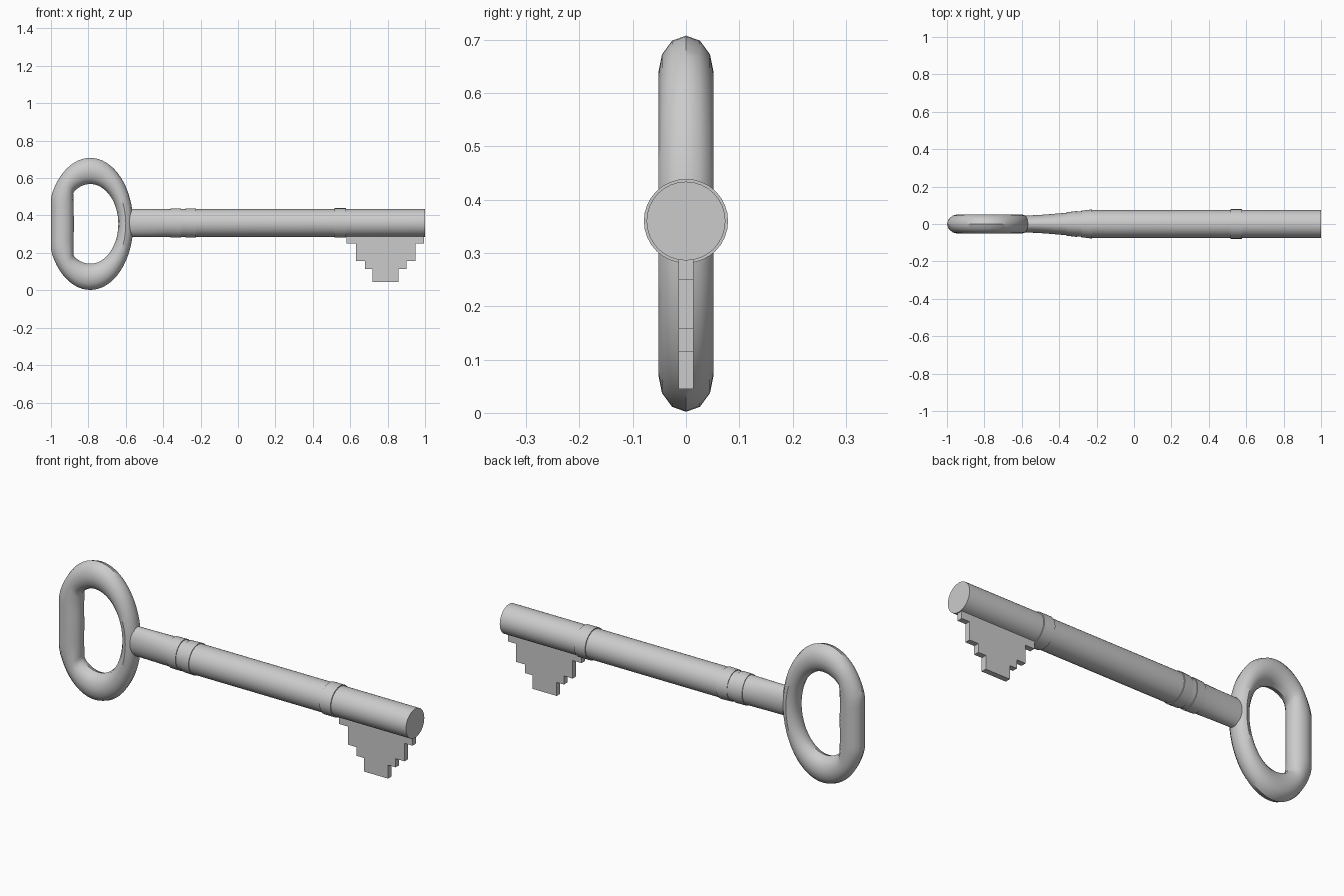
import bpy, bmesh, math

cube = bpy.data.objects.get("Cube")
if cube:
    bpy.data.objects.remove(cube, do_unlink=True)

GREY = (0.6, 0.6, 0.6, 1.0)
metal = bpy.data.materials.new("grey_metal")
metal.use_nodes = True
metal.diffuse_color = GREY
metal.node_tree.nodes["Principled BSDF"].inputs["Base Color"].default_value = GREY

AXIS_Z = 0.36      # height of the shaft axis
BOW_X, BOW_Z = -0.79, 0.355


def finish(name, bm, smooth=True):
    bmesh.ops.recalc_face_normals(bm, faces=bm.faces)
    mesh = bpy.data.meshes.new(name)
    bm.to_mesh(mesh)
    bm.free()
    mesh.materials.append(metal)
    obj = bpy.data.objects.new(name, mesh)
    bpy.context.collection.objects.link(obj)
    if smooth:
        bpy.ops.object.select_all(action="DESELECT")
        obj.select_set(True)
        bpy.context.view_layer.objects.active = obj
        bpy.ops.object.shade_smooth_by_angle(angle=math.radians(35))
    return obj


def loft(bm, rings, closed):
    """Skin a list of vertex loops; close it on itself or cap the ends."""
    loops = [[bm.verts.new(p) for p in ring] for ring in rings]
    count = len(loops[0])
    pairs = list(zip(loops, loops[1:]))
    if closed:
        pairs.append((loops[-1], loops[0]))
    else:
        bm.faces.new(loops[0])
        bm.faces.new(loops[-1])
    for a, b in pairs:
        for i in range(count):
            j = (i + 1) % count
            bm.faces.new((a[i], a[j], b[j], b[i]))


def round_part(name, stations, sides=32):
    """Rod along x from stations of (x, half width in y, half height in z)."""
    bm = bmesh.new()
    angles = [math.tau * i / sides for i in range(sides)]
    loft(bm, [[(x, ry * math.cos(a), AXIS_Z + rz * math.sin(a)) for a in angles]
              for x, ry, rz in stations], closed=False)
    return finish(name, bm)


# Bow: oval ring, flattened on its outer end
rings = []
for k in range(64):
    t = math.tau * k / 64
    c, s = math.cos(t), math.sin(t)
    outer = (max(0.23 * c, -0.21), 0.353 * s)
    inner = (max(0.15 * c, -0.096 + 0.008 * max(-c, 0)), 0.213 * s)
    ring = []
    for i in range(12):
        a = math.tau * i / 12
        f = 0.5 + 0.5 * math.cos(a)
        ring.append((BOW_X + inner[0] + f * (outer[0] - inner[0]),
                     0.052 * math.sin(a),
                     BOW_Z + inner[1] + f * (outer[1] - inner[1])))
    rings.append(ring)
bm = bmesh.new()
loft(bm, rings, closed=True)
finish("bow_ring", bm)

# Shaft: narrows sideways towards the bow
R = 0.074
round_part("shaft", [(-0.59, 0.044, R), (-0.48, 0.050, R), (-0.36, 0.060, R),
                     (-0.23, R, R), (1.0, R, R)])

# Collars
round_part("neck_collar_outer", [(-0.36, 0.063, 0.078), (-0.305, 0.069, 0.078)])
round_part("neck_collar_inner", [(-0.28, 0.071, 0.078), (-0.225, 0.078, 0.078)])
round_part("front_collar", [(0.515, 0.079, 0.079), (0.577, 0.079, 0.079)])

# Bit: stepped flat plate, (left x, right x, bottom z) for each step
steps = [(0.58, 0.995, 0.25), (0.63, 0.95, 0.158), (0.68, 0.90, 0.114), (0.72, 0.857, 0.045)]
left, right, top = [], [], 0.34
for x0, x1, bottom in steps:
    left += [(x0, top), (x0, bottom)]
    right += [(x1, top), (x1, bottom)]
    top = bottom
outline = left + right[::-1]
bm = bmesh.new()
loft(bm, [[(x, y, z) for x, z in outline] for y in (-0.014, 0.014)], closed=False)
finish("bit_plate", bm, smooth=False)
